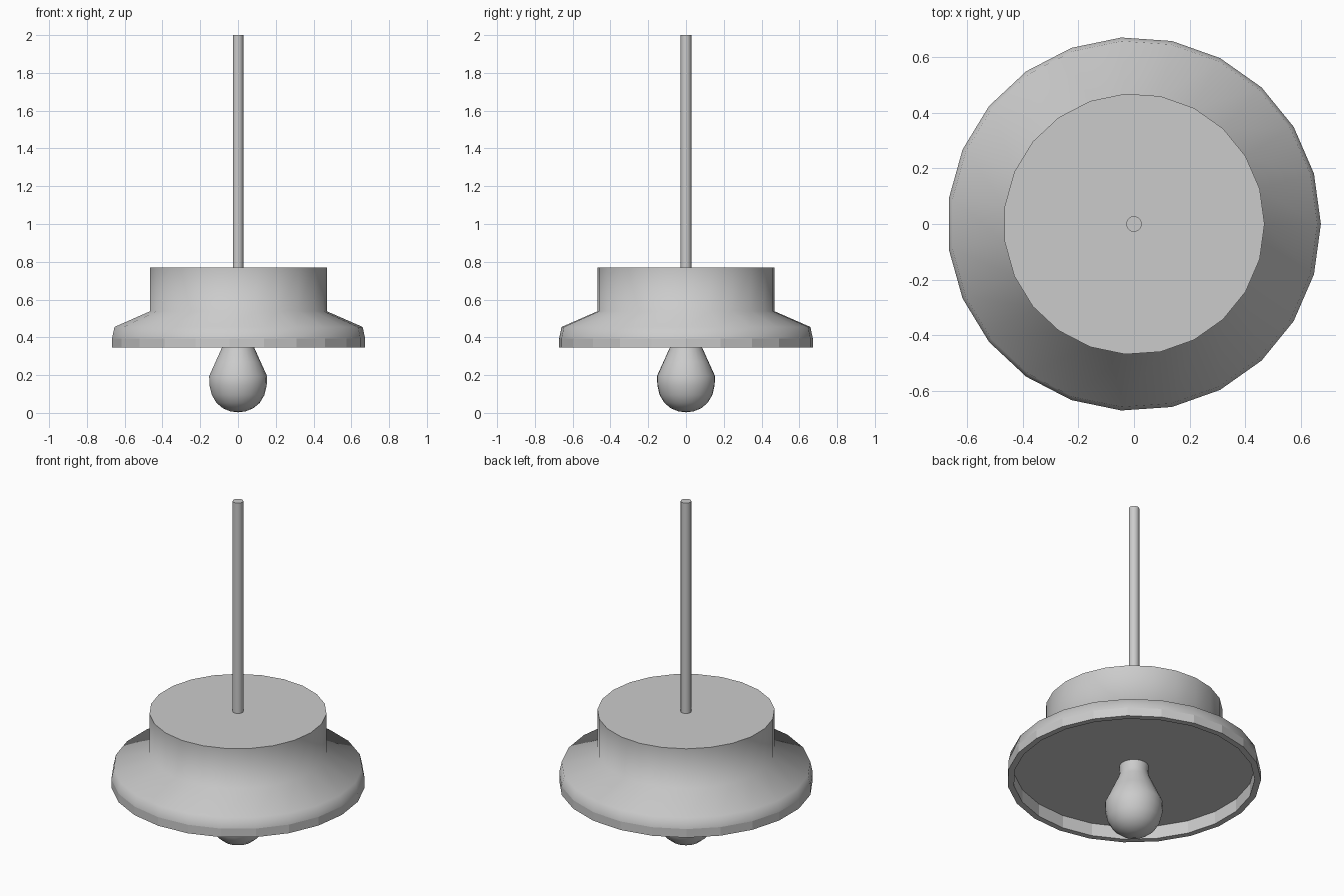
import bpy, bmesh, math

if "Cube" in bpy.data.objects:
    bpy.data.objects.remove(bpy.data.objects["Cube"])

SIDES = 23


def lathe(name, profile, sharp=()):
    """Revolve (radius, z) points around z; profile spans listed in sharp stay flat."""
    bm = bmesh.new()
    rings = []
    for r, z in profile:
        if r == 0:
            rings.append([bm.verts.new((0, 0, z))] * SIDES)
        else:
            rings.append([bm.verts.new((r * math.cos(a), r * math.sin(a), z))
                          for a in (math.tau * i / SIDES for i in range(SIDES))])
    for k in range(len(rings) - 1):
        low, high = rings[k], rings[k + 1]
        for i in range(SIDES):
            j = (i + 1) % SIDES
            corners = list(dict.fromkeys((low[i], low[j], high[j], high[i])))
            face = bm.faces.new(corners)
            face.smooth = k not in sharp
    bmesh.ops.recalc_face_normals(bm, faces=bm.faces)
    mesh = bpy.data.meshes.new(name)
    bm.to_mesh(mesh)
    bm.free()
    obj = bpy.data.objects.new(name, mesh)
    bpy.context.collection.objects.link(obj)
    return obj


# Shade: recessed underside, faceted rim, sloping flange, drum and flat lid
lathe("lamp_shade", [
    (0, 0.42), (0.64, 0.42), (0.64, 0.345), (0.673, 0.345), (0.673, 0.395),
    (0.66, 0.455), (0.47, 0.538), (0.47, 0.77), (0, 0.77),
], sharp={0, 1, 2, 3, 7})

# Bulb: round bottom, tapering neck running up to the underside
lathe("bulb", [
    (0, 0.003), (0.04, 0.008), (0.08, 0.024), (0.115, 0.053), (0.14, 0.095),
    (0.152, 0.145), (0.154, 0.195), (0.12, 0.27), (0.086, 0.345),
    (0.076, 0.375), (0.078, 0.422), (0, 0.422),
], sharp={10})

# Hanging rod
lathe("hanging_rod", [(0, 0.765), (0.028, 0.765), (0.028, 2.0), (0, 2.0)], sharp={0, 2})
